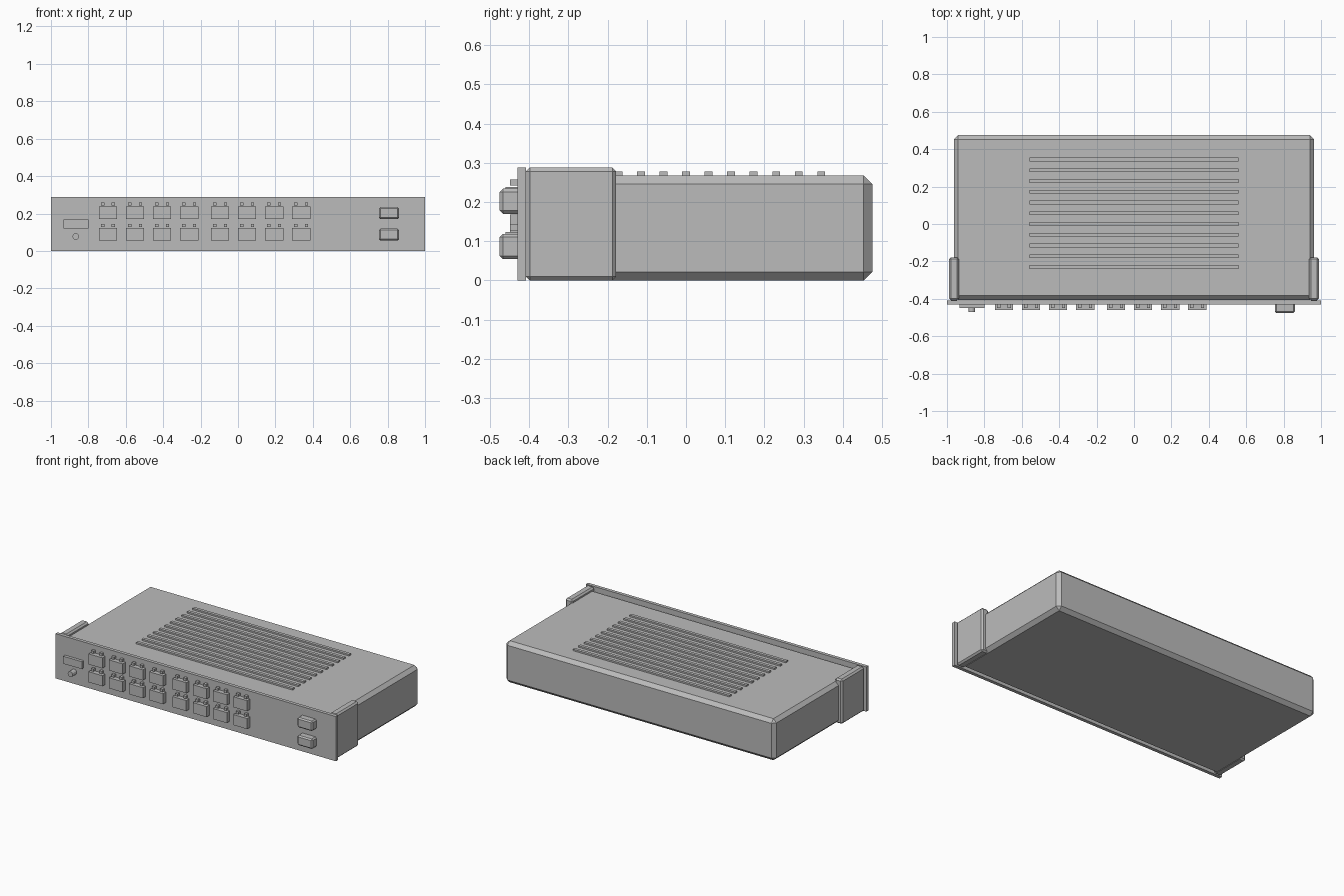
import bpy
import math

cube = bpy.data.objects.get("Cube")
if cube:
    bpy.data.objects.remove(cube, do_unlink=True)

GREY = (0.5, 0.5, 0.5, 1.0)
grey = bpy.data.materials.new("plain grey")
grey.use_nodes = True
grey.diffuse_color = GREY
grey.node_tree.nodes["Principled BSDF"].inputs["Base Color"].default_value = GREY


def box(name, x, y, z, bevel=0):
    """Box spanning the (min, max) pairs, with optional chamfered edges."""
    spans = (x, y, z)
    bpy.ops.mesh.primitive_cube_add(size=1, location=[(a + b) / 2 for a, b in spans])
    ob = bpy.context.object
    ob.name = name
    ob.scale = [b - a for a, b in spans]
    bpy.ops.object.transform_apply(location=False, rotation=False, scale=True)
    if bevel:
        mod = ob.modifiers.new("chamfer", 'BEVEL')
        mod.width = bevel
        mod.segments = 1
    ob.data.materials.append(grey)
    return ob


PLATE = -0.43   # front surface of the faceplate

# Main enclosure and faceplate
box("enclosure", (-0.963, 0.963), (-0.405, 0.475), (0, 0.268), 0.022)
box("faceplate", (-1, 1), (PLATE, -0.408), (0, 0.288))

# Side mounting brackets
for side, name in ((-1, "right_bracket"), (1, "left_bracket")):
    x = sorted((side * 0.936, side * 0.988))
    box(name, x, (-0.408, -0.178), (0, 0.288), 0.01)

# Raised vent ribs on the lid
for i in range(11):
    y = 0.345 - i * 0.0575
    box(f"vent_rib_{i + 1}", (-0.558, 0.558), (y - 0.01, y + 0.01), (0.258, 0.278))

# Two rows of ports in two groups of four, each with a pair of indicator lights
for row, z in (("lower", 0.055), ("upper", 0.17)):
    for i in range(8):
        x = -0.695 + i * 0.1445 + (i // 4) * 0.021
        box(f"{row}_port_{i + 1}", (x - 0.049, x + 0.049),
            (-0.46, PLATE + 0.005), (z, z + 0.068))
        for side, label in ((-1, "a"), (1, "b")):
            lx = x + side * 0.029
            box(f"{row}_indicator_{i + 1}{label}", (lx - 0.009, lx + 0.009),
                (-0.449, PLATE + 0.005), (z + 0.072, z + 0.088))
    # Chamfered uplink module beside each row
    box(f"{row}_uplink", (0.753, 0.861), (-0.475, PLATE + 0.01),
        (z, z + 0.064), 0.008)

# Status plate and reset button
box("status_plate", (-0.933, -0.8), (-0.449, PLATE + 0.005), (0.12, 0.168))
bpy.ops.mesh.primitive_cylinder_add(vertices=12, radius=0.018, depth=0.05,
                                    location=(-0.867, -0.446, 0.077),
                                    rotation=(math.pi / 2, 0, 0))
button = bpy.context.object
button.name = "reset_button"
button.data.materials.append(grey)
